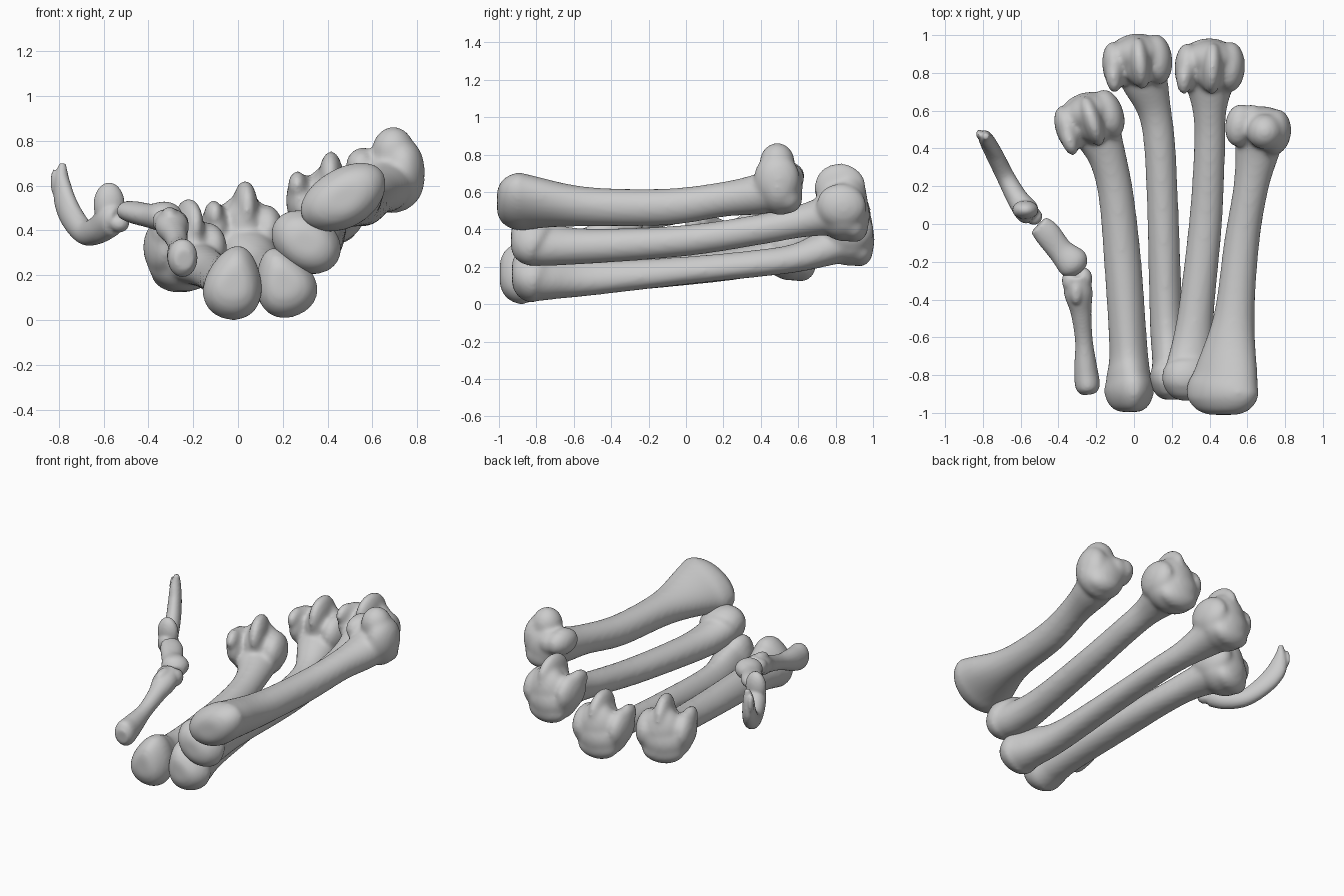
import bpy, bmesh, math
from mathutils import Vector, Matrix

SEG = 28


def spline(keys, steps=6):
    """Catmull-Rom samples of (x, y, z, half width, half height, roll)."""
    k = [tuple(p) + (0,) * (6 - len(p)) for p in keys]
    k = [k[0]] + k + [k[-1]]
    out = []
    for i in range(1, len(k) - 2):
        for s in range(steps):
            t = s / steps
            out.append([0.5 * (2 * b + (c - a) * t + (2 * a - 5 * b + 4 * c - d) * t * t
                               + (3 * b - a - 3 * c + d) * t ** 3)
                        for a, b, c, d in zip(k[i - 1], k[i], k[i + 1], k[i + 2])])
    out.append(list(k[-1]))
    return out


def loft(bm, keys, wedge=0.0):
    """Closed tube of oval rings along the key points."""
    pts = spline(keys)
    pos = [Vector(p[:3]) for p in pts]
    n, rings = len(pts), []
    for i, p in enumerate(pts):
        t = (pos[min(i + 1, n - 1)] - pos[max(i - 1, 0)]).normalized()
        side = t.cross(Vector((0, 0, 1))).normalized()
        up = side.cross(t)
        roll, w, ring = math.radians(p[5]), wedge * (1 - i / n), []
        for j in range(SEG):
            a = math.tau * j / SEG
            u = p[3] * math.cos(a) * (1 - w * math.sin(a))
            v = p[4] * math.sin(a)
            ring.append(bm.verts.new(pos[i]
                        + side * (u * math.cos(roll) - v * math.sin(roll))
                        + up * (u * math.sin(roll) + v * math.cos(roll))))
        rings.append(ring)
    for r, q in zip(rings, rings[1:]):
        for j in range(SEG):
            m = (j + 1) % SEG
            bm.faces.new((r[j], r[m], q[m], q[j]))
    bm.faces.new(rings[0][::-1])
    bm.faces.new(rings[-1])


def base(x, y, z, rx, rz, roll):
    """Rounded joint end: rings opening from a small cap to full size."""
    return [(x, y + dy, z, rx * s, rz * s, roll)
            for dy, s in ((0, 0.4), (0.025, 0.72), (0.075, 0.94), (0.13, 1.0))]


def ball(bm, frame, c, r, tilt=0):
    """Ellipsoid lobe; tilt leans it about its x axis."""
    m = (frame @ Matrix.Translation(c) @ Matrix.Rotation(math.radians(tilt), 4, 'X')
         @ Matrix.Diagonal((*r, 1)))
    bmesh.ops.create_icosphere(bm, subdivisions=3, radius=1, matrix=m)


def bone(name, keys, head=None, lobes=(), wedge=0.0, voxel=0.013, soften=12):
    """Shaft plus lobes, fused into one smooth bone."""
    bm = bmesh.new()
    loft(bm, keys, wedge)
    frame = Matrix()
    if head:
        c, turn, roll = head
        frame = (Matrix.Translation(c) @ Matrix.Rotation(math.radians(turn), 4, 'Z')
                 @ Matrix.Rotation(math.radians(roll), 4, 'Y'))
    for l in lobes:
        ball(bm, frame, *l)
    bmesh.ops.recalc_face_normals(bm, faces=bm.faces)
    me = bpy.data.meshes.new(name)
    bm.to_mesh(me)
    bm.free()
    ob = bpy.data.objects.new(name, me)
    bpy.context.collection.objects.link(ob)
    bpy.ops.object.select_all(action='DESELECT')
    bpy.context.view_layer.objects.active = ob
    ob.select_set(True)
    fuse = ob.modifiers.new("fuse", 'REMESH')
    fuse.mode, fuse.voxel_size = 'VOXEL', voxel
    soft = ob.modifiers.new("soften", 'SMOOTH')
    soft.factor, soft.iterations = 0.5, soften
    for mod in ("fuse", "soften"):
        bpy.ops.object.modifier_apply(modifier=mod)
    bpy.ops.object.shade_smooth()


# Knuckle: body, tall front face, lower lip, side condyles and central keel
knuckle = [
    ((0, 0.02, -0.06), (0.168, 0.14, 0.14)),
    ((0.01, 0.045, -0.01), (0.135, 0.105, 0.165)),
    ((0, 0.075, -0.12), (0.135, 0.075, 0.085)),
    ((-0.12, 0.0, 0.0), (0.066, 0.13, 0.12), -8),
    ((-0.132, -0.05, 0.06), (0.044, 0.095, 0.07), -8),
    ((0.11, 0.01, -0.01), (0.078, 0.135, 0.12), -8),
    ((0.015, 0.0, 0.09), (0.056, 0.14, 0.13), -6),
    ((0.01, 0.0, 0.03), (0.09, 0.125, 0.12)),
]
outer_knuckle = [
    ((0.02, 0, -0.04), (0.15, 0.12, 0.15)),
    ((-0.11, 0, 0.02), (0.075, 0.115, 0.085)),
    ((-0.05, 0.02, 0.01), (0.09, 0.10, 0.085)),
    ((0.08, -0.01, 0.0), (0.09, 0.125, 0.145)),
    ((0.03, -0.015, 0.09), (0.095, 0.095, 0.108)),
    ((0.03, 0.045, -0.10), (0.11, 0.075, 0.08)),
]

# Four long bones, inner to outer
bone("inner_long_bone", base(-.02, -.995, .166, .128, .168, -10) + [
    (-.025, -.80, .16, .115, .145, -8), (-.03, -.65, .15, .10, .108),
    (-.06, -.2, .17, .098, .088), (-.095, .15, .2, .093, .083),
    (-.14, .35, .23, .1, .087), (-.2, .5, .26, .13, .10), (-.215, .58, .28, .12, .1)],
    ((-.235, .54, .325), 18, 0), knuckle, wedge=0.35)
bone("second_long_bone", base(.205, -.93, .168, .13, .163, 22) + [
    (.2, -.73, .155, .108, .135, 15), (.172, -.5, .14, .088, .093), (.155, 0, .18, .083, .075),
    (.137, .4, .22, .083, .073), (.108, .6, .25, .09, .078), (.05, .78, .31, .13, .1),
    (.03, .88, .33, .13, .1)],
    ((.017, .85, .405), 6, 0), knuckle, wedge=0.4)
bone("third_long_bone", base(.305, -.935, .345, .168, .13, -35) + [
    (.305, -.74, .32, .138, .11, -30), (.325, -.5, .31, .098, .093, -15),
    (.378, 0, .34, .088, .083), (.4, .4, .4, .083, .081), (.4, .6, .44, .09, .086),
    (.4, .78, .48, .14, .11), (.4, .86, .5, .13, .11)],
    ((.4, .825, .535), -2, 0), knuckle)
bone("outer_long_bone", base(.475, -1.01, .545, .208, .132, 30) + [
    (.49, -.79, .54, .18, .122, 29), (.53, -.5, .52, .11, .103, 15),
    (.57, -.1, .52, .093, .098), (.62, .2, .56, .093, .093), (.655, .4, .59, .12, .11),
    (.67, .5, .63, .13, .12)],
    ((.665, .507, .665), -8, 0), outer_knuckle, wedge=-0.1)

# Short side toe: lower bone, middle bone and claw core
bone("side_toe_lower_bone", [
    (-.24, -.90, .27, .04, .045), (-.245, -.86, .275, .065, .085), (-.255, -.77, .29, .062, .075),
    (-.265, -.62, .33, .047, .05), (-.28, -.47, .38, .055, .055), (-.295, -.36, .42, .076, .068),
    (-.305, -.27, .45, .06, .055)],
    lobes=[((-.34, -.30, .44), (.042, .06, .05)), ((-.265, -.29, .43), (.045, .06, .055)),
           ((-.305, -.35, .46), (.04, .08, .045))], voxel=0.009, soften=6)
bone("side_toe_middle_bone", [
    (-.285, -.25, .45, .045, .035), (-.32, -.21, .46, .085, .068), (-.39, -.14, .465, .068, .054),
    (-.46, -.05, .48, .07, .05), (-.505, -.005, .49, .058, .042)],
    lobes=[((-.29, -.215, .44), (.035, .035, .045))], voxel=0.009, soften=6)
bone("side_toe_claw", [
    (-.535, .035, .45, .045, .045), (-.565, .065, .45, .065, .075), (-.62, .14, .405, .056, .064),
    (-.68, .25, .39, .048, .056), (-.735, .36, .45, .046, .064), (-.772, .43, .53, .042, .064),
    (-.785, .455, .62, .034, .042), (-.783, .465, .70, .015, .015)],
    lobes=[((-.575, .075, .515), (.07, .05, .1)), ((-.53, .04, .43), (.045, .045, .04)),
           ((-.82, .475, .615), (.016, .025, .06))], voxel=0.008, soften=5)
